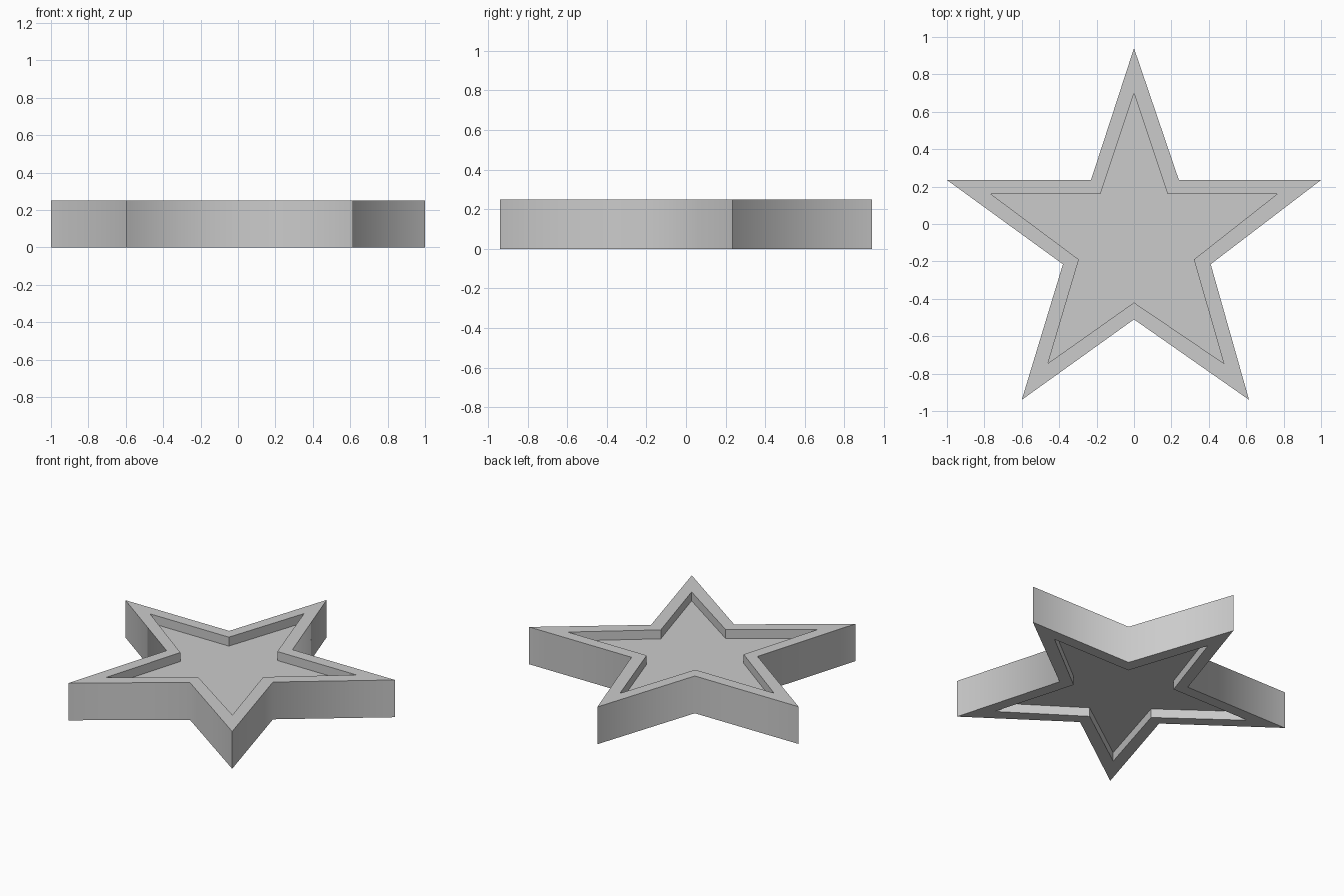
import bpy
import bmesh
import math

cube = bpy.data.objects.get("Cube")
if cube:
    bpy.data.objects.remove(cube, do_unlink=True)

HEIGHT = 0.25
RECESS = 0.06

# Star outlines, counter-clockwise from the back tip
OUTER = [(0, 0.94), (-0.23, 0.235), (-1, 0.235), (-0.38, -0.215), (-0.6, -0.94),
         (0, -0.51), (0.615, -0.94), (0.41, -0.215), (1, 0.235), (0.24, 0.235)]
INNER = [(0, 0.7), (-0.18, 0.16), (-0.765, 0.16), (-0.295, -0.19), (-0.46, -0.745),
         (0, -0.42), (0.48, -0.745), (0.32, -0.19), (0.765, 0.16), (0.18, 0.16)]


def make_material(name, value):
    material = bpy.data.materials.new(name)
    material.use_nodes = True
    color = (value, value, value, 1)
    material.diffuse_color = color
    shader = next(n for n in material.node_tree.nodes if n.type == "BSDF_PRINCIPLED")
    shader.inputs["Base Color"].default_value = color
    return material


def add_ring(bm, outline, z):
    return [bm.verts.new((x, y, z)) for x, y in outline]


def bridge(bm, first, second):
    count = len(first)
    faces = []
    for i in range(count):
        j = (i + 1) % count
        faces.append(bm.faces.new((first[i], first[j], second[j], second[i])))
    return faces


bm = bmesh.new()

# Outer wall, with the inward corners shaded softly
bottom = add_ring(bm, OUTER, 0)
top = add_ring(bm, OUTER, HEIGHT)
for face in bridge(bm, bottom, top):
    face.smooth = True

# Rim, recess wall and recessed floor on the upper and lower sides
for edge_ring, rim_z, floor_z in ((top, HEIGHT, HEIGHT - RECESS), (bottom, 0, RECESS)):
    rim = add_ring(bm, INNER, rim_z)
    floor = add_ring(bm, INNER, floor_z)
    bridge(bm, edge_ring, rim)
    bridge(bm, rim, floor)
    bm.faces.new(floor)

bmesh.ops.recalc_face_normals(bm, faces=bm.faces[:])
for edge in bm.edges:
    edge.smooth = edge.calc_face_angle(0) < math.radians(80)

mesh = bpy.data.meshes.new("star_body")
bm.to_mesh(mesh)
bm.free()
star = bpy.data.objects.new("star_body", mesh)
bpy.context.collection.objects.link(star)
mesh.materials.append(make_material("light grey", 0.6))
